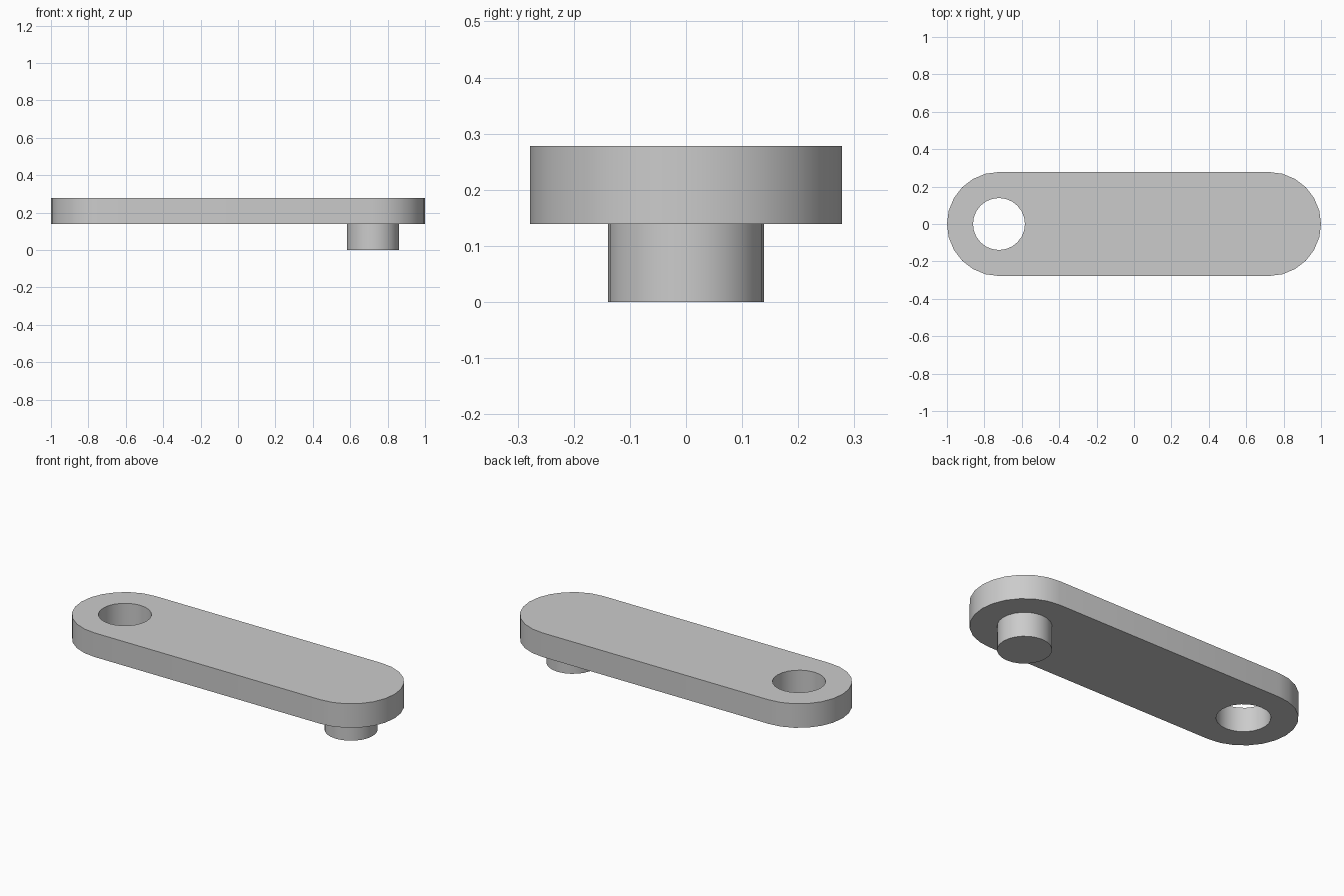
import bpy, bmesh
from math import cos, sin, pi, radians

if "Cube" in bpy.data.objects:
    bpy.data.objects.remove(bpy.data.objects["Cube"], do_unlink=True)

END_X = 0.722      # centre of each rounded end
END_R = 0.278
BORE_R = 0.139     # hole and peg share one radius
PLATE_Z, TOP_Z = 0.139, 0.278
SEGMENTS = 24

grey = bpy.data.materials.new("plain grey")
grey.use_nodes = True
GREY = (0.6, 0.6, 0.6, 1)
grey.diffuse_color = GREY
grey.node_tree.nodes["Principled BSDF"].inputs["Base Color"].default_value = GREY


def arc(cx, radius, start, steps):
    return [(cx + radius * cos(start + 2 * pi * i / SEGMENTS),
             radius * sin(start + 2 * pi * i / SEGMENTS)) for i in range(steps)]


def extruded(name, loops, z0, z1):
    """Fill outline loops (later loops become holes) and extrude upwards."""
    bm = bmesh.new()
    edges = []
    for loop in loops:
        verts = [bm.verts.new((x, y, z0)) for x, y in loop]
        edges += [bm.edges.new((v, verts[i - 1])) for i, v in enumerate(verts)]
    if len(loops) == 1:
        bm.faces.new(verts)
    else:
        bmesh.ops.triangle_fill(bm, edges=edges, use_beauty=True, normal=(0, 0, 1))
    result = bmesh.ops.extrude_face_region(bm, geom=bm.faces[:], use_keep_orig=True)
    raised = [g for g in result["geom"] if isinstance(g, bmesh.types.BMVert)]
    bmesh.ops.translate(bm, verts=raised, vec=(0, 0, z1 - z0))
    bmesh.ops.recalc_face_normals(bm, faces=bm.faces[:])
    mesh = bpy.data.meshes.new(name)
    bm.to_mesh(mesh)
    bm.free()
    mesh.materials.append(grey)
    obj = bpy.data.objects.new(name, mesh)
    bpy.context.collection.objects.link(obj)
    bpy.ops.object.select_all(action="DESELECT")
    obj.select_set(True)
    bpy.context.view_layer.objects.active = obj
    bpy.ops.object.shade_smooth_by_angle(angle=radians(30))
    return obj


# Link plate: rounded bar with a round hole at its right end
half = SEGMENTS // 2 + 1
outline = arc(END_X, END_R, -pi / 2, half) + arc(-END_X, END_R, pi / 2, half)
extruded("link_plate", [outline, arc(-END_X, BORE_R, 0, SEGMENTS)], PLATE_Z, TOP_Z)

# Peg hanging below the left end
extruded("peg", [arc(END_X, BORE_R, 0, SEGMENTS)], 0, PLATE_Z)
